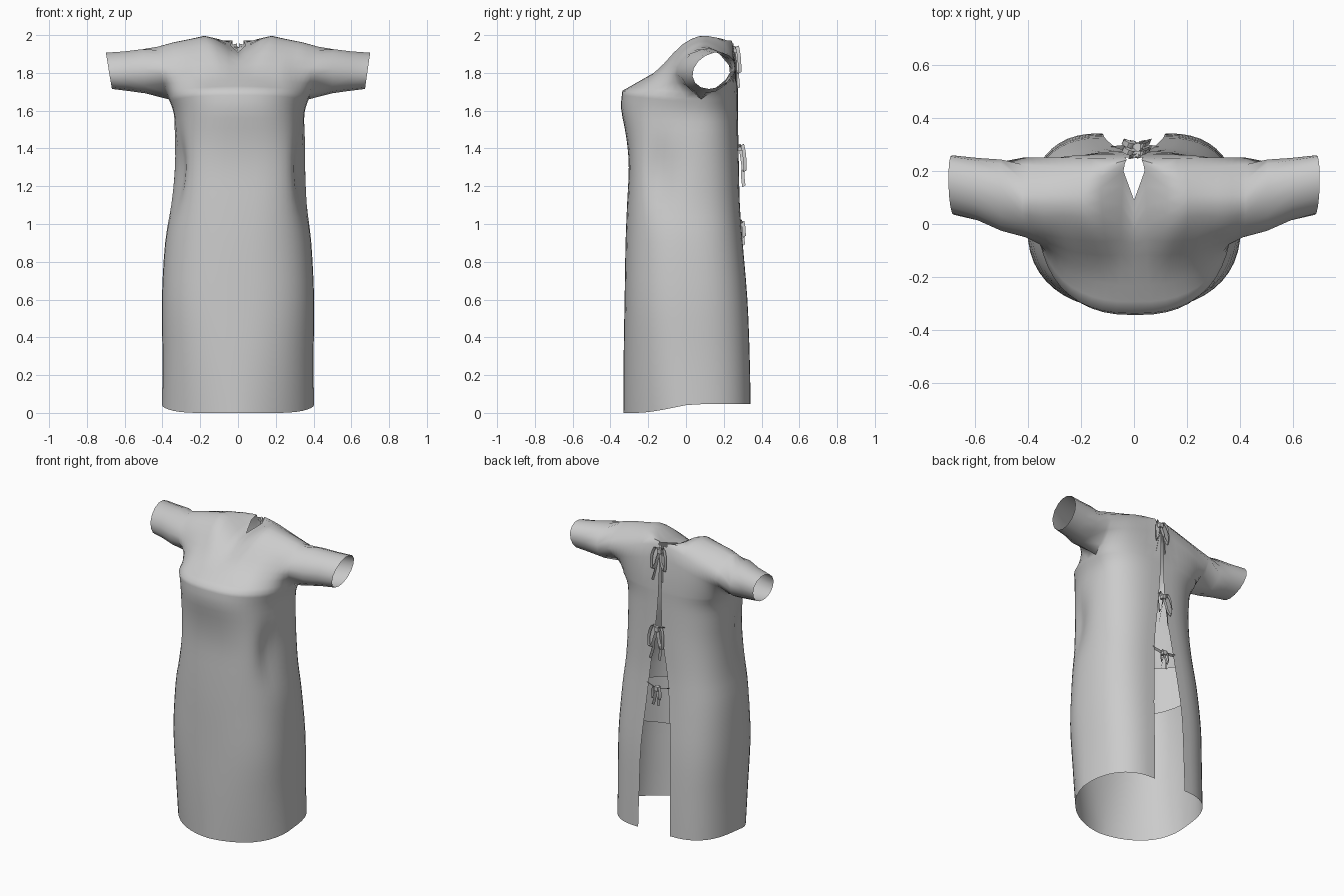
import bpy, bmesh, math
from mathutils import Vector

if "Cube" in bpy.data.objects:
    bpy.data.objects.remove(bpy.data.objects["Cube"])

N = 12      # columns from centre front to side
SUB = 3     # samples per control segment


def spline(pts, n):
    """Catmull-Rom samples through tuples of any length."""
    out = []
    for i in range(len(pts) - 1):
        p0, p1, p2 = pts[max(i - 1, 0)], pts[i], pts[i + 1]
        p3 = pts[min(i + 2, len(pts) - 1)]
        for k in range(n):
            t = k / n
            out.append(tuple(
                0.5 * (2 * b + (c - a) * t + (2 * a - 5 * b + 4 * c - d) * t * t
                       + (3 * b - a - 3 * c + d) * t ** 3)
                for a, b, c, d in zip(p0, p1, p2, p3)))
    return out + [tuple(pts[-1])]


def grid(bm, rows, skip=lambda i, k: False):
    vs = [[bm.verts.new(p) for p in row] for row in rows]
    for i in range(len(vs) - 1):
        for k in range(len(vs[0]) - 1):
            if not skip(i, k):
                bm.faces.new((vs[i][k], vs[i][k + 1], vs[i + 1][k + 1], vs[i + 1][k]))


def finish(bm, name, angle=60):
    bmesh.ops.remove_doubles(bm, verts=bm.verts, dist=0.0004)
    bmesh.ops.delete(bm, geom=[v for v in bm.verts if not v.link_faces], context='VERTS')
    bmesh.ops.recalc_face_normals(bm, faces=bm.faces)
    me = bpy.data.meshes.new(name)
    bm.to_mesh(me)
    bm.free()
    ob = bpy.data.objects.new(name, me)
    bpy.context.collection.objects.link(ob)
    bpy.ops.object.select_all(action='DESELECT')
    ob.select_set(True)
    bpy.context.view_layer.objects.active = ob
    bpy.ops.object.shade_smooth_by_angle(angle=math.radians(angle))
    return ob


def bell(v, mid, width):
    return math.exp(-((v - mid) / width) ** 2)


def ring(z, w, yf, yb, yc, gap, ef):
    """Half cross-section from centre front round to the back slit edge."""
    pts = []
    for j in range(2 * N + 1):
        a = math.pi * j / (2 * N)
        e = 2 / (ef if j <= N else 2.5)
        s = max(math.sin(a), 0) ** e if 0 < j < 2 * N else 0
        c = abs(math.cos(a)) ** e if j != N else 0
        if j <= N:
            x, y = w * s, yc + (yf - yc) * c
        else:
            x, y = gap + (w - gap) * s, yc + (yb - yc) * c
        # side hollow below the arm
        x -= 0.045 * s * bell(y, -.14, .085) * bell(z, 1.28, .2)
        # hem rises to the sides and back, bust line rises at the front
        t = min(1, max(0, (0.85 - math.cos(a)) / 1.1))
        lift = 0.047 * t * t * (3 - 2 * t) * max(0, 1 - z / 0.3)
        lift += 0.045 * max(0, math.cos(a)) * min(1, max(0, (z - 1.45) / 0.21))
        pts.append((x, y, z + lift))
    return pts


# gown body: z, half width, front y, back y, side y, half slit gap, front squareness
levels = [
    (0.00, .402, -.33, .342, 0, .12, 1.8), (0.30, .40, -.33, .337, 0, .115, 2.1),
    (0.60, .403, -.325, .325, 0, .11, 2.4), (0.90, .387, -.32, .30, 0, .085, 2.45),
    (1.10, .36, -.312, .285, 0, .065, 2.7), (1.30, .347, -.303, .28, 0, .035, 2.9),
    (1.45, .345, -.315, .277, .01, .02, 2.7), (1.58, .345, -.343, .275, .04, .012, 2.5),
    (1.66, .37, -.337, .275, .08, .01, 2.5)]
body = [ring(*lv) for lv in spline(levels, SUB)]
bm = bmesh.new()
grid(bm, body)

# yoke: chest slope, ridge front, ridge and back shoulder points from neck to arm
yoke = [
    ((0, -.17, 1.80), (0, -.03, 1.88), (0, .09, 1.91), (.006, .25, 1.955)),
    ((.05, -.17, 1.80), (.05, .0, 1.91), (.04, .20, 1.945), (.03, .25, 1.95)),
    ((.11, -.17, 1.80), (.14, -.02, 1.955), (.16, .11, 2.0), (.14, .245, 1.93)),
    ((.23, -.15, 1.795), (.25, -.01, 1.935), (.25, .11, 1.98), (.24, .25, 1.89)),
    ((.33, -.09, 1.79), (.34, -.01, 1.915), (.34, .11, 1.962), (.34, .25, 1.85)),
    ((.41, -.05, 1.79), (.42, .005, 1.895), (.42, .11, 1.94), (.42, .25, 1.82))]
keys = (0, 1 / N, .2, .45, .75, 1)


def yoke_points(s):
    i = min(max(j for j in range(6) if keys[j] <= s), 4)
    t = (s - keys[i]) / (keys[i + 1] - keys[i])
    return [tuple(Vector(a).lerp(Vector(b), t)) for a, b in zip(yoke[i], yoke[i + 1])]


top = body[-1]
arcs = [spline([top[i]] + yoke_points(i / N) + [top[2 * N - i]], SUB) for i in range(N + 1)]
# neck opening is left between the ridge and the back shoulder
grid(bm, arcs, lambda i, k: i < 1 and 3 * SUB <= k < 4 * SUB)

# sleeve continues from the armhole loop: x, tilt, centre y, z, radii, skew
K = 5 * SUB
sleeve = [arcs[-1]]
for x, tilt, cy, cz, ry, rz, sk in ((.50, .005, .108, 1.81, .135, .118, .005),
                                    (.59, .01, .13, 1.81, .118, .106, .015),
                                    (.685, .015, .147, 1.812, .11, .097, .025)):
    sleeve.append([(x - tilt * math.cos(a), cy - ry * math.sin(a) - sk * math.cos(a),
                    cz - rz * math.cos(a)) for a in (2 * math.pi * k / K for k in range(K + 1))])
grid(bm, sleeve)
# other half, then a slight lean of the waist to one side
bmesh.ops.remove_doubles(bm, verts=bm.verts, dist=0.0004)
bmesh.ops.mirror(bm, geom=bm.verts[:] + bm.edges[:] + bm.faces[:], axis='X', merge_dist=0.001)
for v in bm.verts:
    v.co.x += 0.011 * bell(v.co.z, 1.35, .3)
finish(bm, "gown")

# inner flap behind the slit
bm = bmesh.new()
rows = []
for j in range(7):
    row = []
    for i in range(13):
        u = i / 6 - 1
        z0 = 0.67 + 0.05 * u * u
        row.append((.18 * u, .26 - .17 * (1 - u * u), z0 + (1.0 - z0) * j / 6))
    rows.append(row)
grid(bm, rows)
finish(bm, "inner_flap")


# back ties: flat ribbons swept along short paths
def ribbon(bm, pts, width):
    path = [Vector(p) for p in spline(pts, 4)]
    side = Vector((0.35, 0.8, 0.45)) * width / 2
    grid(bm, [[p - side for p in path], [p + side for p in path]])


def bow(name, z, y, size, gap):
    bm = bmesh.new()
    c = Vector((0.01, y, z))
    for sx in (-1, 1):
        loop = [(0, 0, 0), (.2, .05, .12), (.32, .12, -.25), (.3, .14, -.75),
                (.15, .08, -.55), (0, 0, 0)]
        tail = [(0, 0, 0), (.1, .1, -.4), (.16, .06, -.8), (.22 + .06 * sx, .1, -1.25)]
        for path in (loop, tail):
            ribbon(bm, [c + Vector((p[0] * sx, p[1], p[2])) * size for p in path], .022)
        # strap from the knot to the slit edge
        ribbon(bm, [c, c + Vector((sx * gap * .6, -.005, .01)),
                    Vector((sx * (gap + .01), y - .01, z + .02))], .02)
    knot = bmesh.ops.create_cube(bm, size=.028)
    bmesh.ops.translate(bm, verts=knot['verts'], vec=c)
    finish(bm, name, 40)


bow("neck_tie", 1.92, .262, .16, .008)
bow("middle_tie", 1.40, .29, .16, .03)
bow("waist_tie", 1.00, .295, .09, .08)
